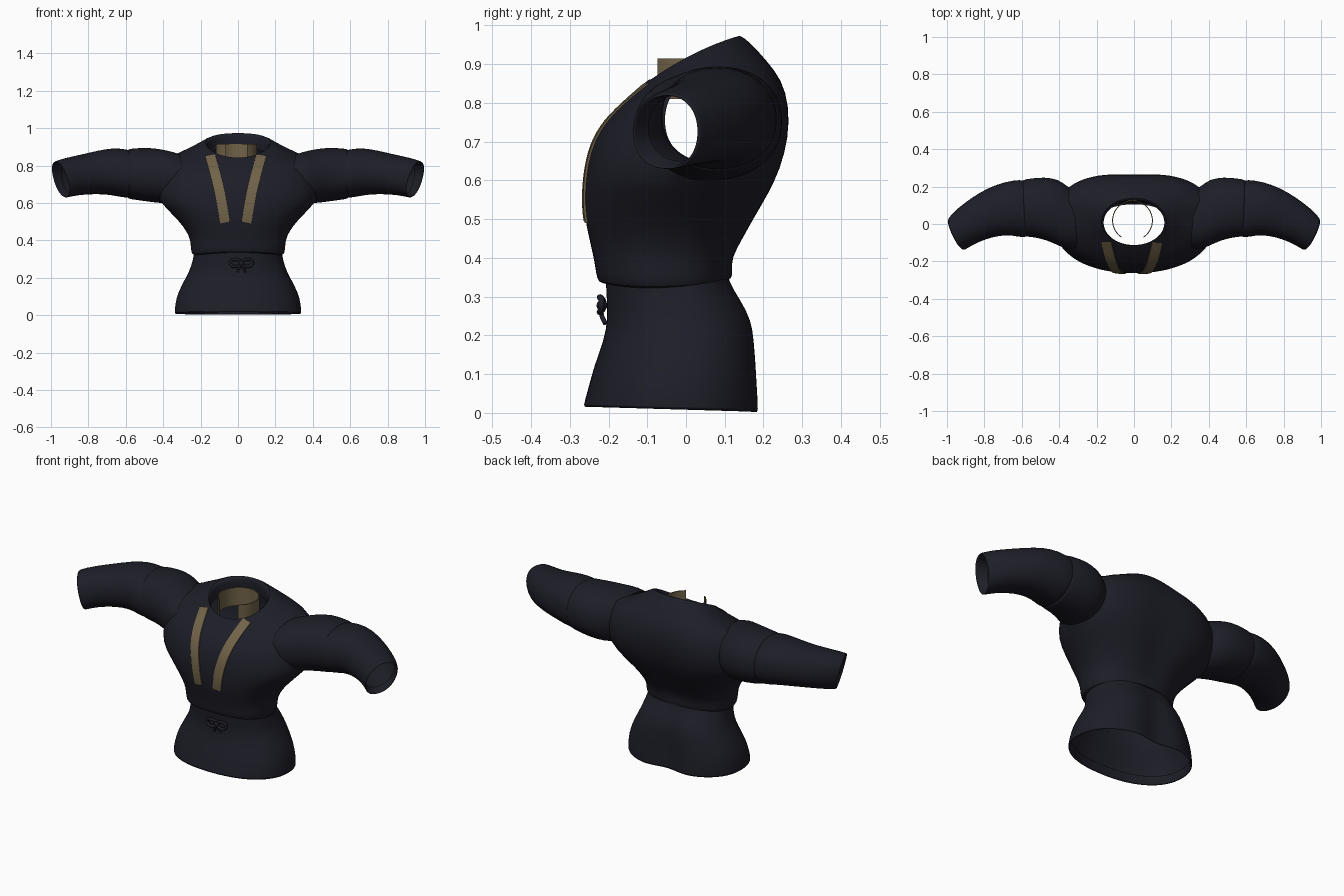
import bpy, bmesh, math
from mathutils import Vector
from mathutils.bvhtree import BVHTree

if "Cube" in bpy.data.objects:
    bpy.data.objects.remove(bpy.data.objects["Cube"])


def material(name, rgb):
    m = bpy.data.materials.new(name)
    m.diffuse_color = (*rgb, 1)
    m.use_nodes = True
    m.node_tree.nodes["Principled BSDF"].inputs["Base Color"].default_value = m.diffuse_color
    return m


NAVY = material("dark navy cloth", (0.0125, 0.0125, 0.021))
TAN = material("tan trim", (0.165, 0.125, 0.066))


def finish(name, bm, mat, subdivide=0, angle=50):
    bmesh.ops.recalc_face_normals(bm, faces=bm.faces)
    me = bpy.data.meshes.new(name)
    bm.to_mesh(me)
    bm.free()
    me.materials.append(mat)
    ob = bpy.data.objects.new(name, me)
    bpy.context.collection.objects.link(ob)
    bpy.context.view_layer.objects.active = ob
    ob.select_set(True)
    bpy.ops.object.shade_smooth_by_angle(angle=math.radians(angle))
    ob.select_set(False)
    if subdivide:
        s = ob.modifiers.new("subdivide", 'SUBSURF')
        s.levels = s.render_levels = subdivide
    return ob


def loft(name, rings, mat, closed=True, subdivide=1, hole=None):
    """Skin a list of point rings with quads, leaving out faces inside a hole."""
    bm = bmesh.new()
    vs = [[bm.verts.new(p) for p in r] for r in rings]
    n = len(rings[0])
    for a, b in zip(vs, vs[1:]):
        for i in range(n if closed else n - 1):
            j = (i + 1) % n
            bm.faces.new((a[i], a[j], b[j], b[i]))
    if hole:
        bmesh.ops.delete(bm, geom=[f for f in bm.faces if hole(f.calc_center_median())],
                         context='FACES')
    return finish(name, bm, mat, subdivide)


def spow(v, e):
    return math.copysign(abs(v) ** e, v)


def body_ring(zf, zb, hw, yf, yb, bump=0.0, dent=0.0, e=0.88, eb=None, n=56):
    """Horizontal section: front/back heights, half width, front/back depth."""
    pts = []
    cy = (yf + yb) / 2
    for i in range(n):
        a = 2 * math.pi * i / n
        k = eb if eb and math.sin(a) > 0 else e
        c, s = spow(math.cos(a), k), spow(math.sin(a), k)
        y = cy + (yb - yf) / 2 * s
        if s > 0:
            y -= dent * math.exp(-(c / 0.28) ** 2)
        pts.append((hw * c, y, zf + (zb - zf) * (s + 1) / 2 + bump * c * c))
    return pts


def armhole(p):
    return abs(p.x) > .28 and ((p.y - .045) / .135) ** 2 + ((p.z - .745) / .105) ** 2 < 1


# Jacket body, from the tucked waist hem up to the turned-in neckline
torso = loft("jacket_body", [
    body_ring(.335, .345, .225, -.205, .105, -.018),
    body_ring(.335, .345, .245, -.227, .118, -.018),
    body_ring(.36, .365, .253, -.232, .120, -.012),
    body_ring(.40, .40, .253, -.238, .126, dent=.01),
    body_ring(.45, .45, .275, -.250, .157, dent=.015),
    body_ring(.51, .50, .318, -.263, .186, dent=.018),
    body_ring(.565, .565, .378, -.264, .224, dent=.018, eb=.82),
    body_ring(.61, .63, .425, -.261, .254, dent=.016, eb=.78),
    body_ring(.67, .71, .43, -.252, .273, dent=.012, eb=.75),
    body_ring(.73, .79, .415, -.228, .272, .01, .006, eb=.75),
    body_ring(.775, .86, .37, -.190, .248, .018, eb=.78),
    body_ring(.81, .91, .275, -.153, .207, .015, eb=.85),
    body_ring(.835, .955, .20, -.125, .167, .018, e=.95),
    body_ring(.846, .980, .17, -.114, .135, .015, e=1),
    body_ring(.835, .965, .162, -.112, .125, .01, e=1),
    body_ring(.79, .90, .163, -.114, .128, e=1),
], NAVY, hole=armhole)

# Flared lower jacket with a folded hem
loft("jacket_skirt", [
    body_ring(.39, .39, .228, -.208, .105),
    body_ring(.33, .34, .234, -.207, .115, dent=.008),
    body_ring(.29, .29, .243, -.204, .152, dent=.015),
    body_ring(.24, .24, .258, -.203, .181, dent=.022),
    body_ring(.19, .19, .285, -.211, .190, dent=.028),
    body_ring(.12, .12, .322, -.238, .197, dent=.033),
    body_ring(.06, .06, .336, -.253, .201, dent=.036),
    body_ring(.014, .000, .340, -.267, .206, dent=.036),
    body_ring(.014, .000, .332, -.259, .198, dent=.036),
    body_ring(.06, .05, .326, -.246, .192, dent=.036),
], NAVY)


def sleeve_ring(side, xf, yf, xb, yb, zlo, zhi, lean=0.0, n=32):
    """Sleeve section between a front point and a back point."""
    pts = []
    for i in range(n):
        a = 2 * math.pi * i / n
        c, s = spow(math.cos(a), .92), spow(math.sin(a), .92)
        t = (c + 1) / 2
        pts.append((side * (xf + (xb - xf) * t + lean * s),
                    yf + (yb - yf) * t,
                    (zlo + zhi) / 2 + (zhi - zlo) / 2 * s))
    return pts


UPPER = [
    (.30, -.13, .33, .185, .62, .862),
    (.355, -.137, .365, .208, .598, .877),
    (.395, -.120, .405, .240, .597, .885),
    (.47, -.085, .48, .252, .606, .897),
    (.54, -.070, .55, .244, .616, .893),
    (.585, -.068, .595, .238, .622, .889),
    (.588, -.055, .598, .222, .635, .876),
]
LOWER = [
    (.55, -.060, .57, .225, .635, .876),
    (.59, -.076, .605, .240, .624, .888),
    (.65, -.060, .69, .226, .642, .895),
    (.72, -.062, .78, .195, .648, .880),
    (.79, -.080, .87, .140, .644, .860),
    (.86, -.110, .942, .086, .636, .843, .012),
    (.913, -.143, .990, .032, .626, .824, .027),
    (.911, -.136, .985, .024, .634, .816, .027),
    (.872, -.097, .940, .070, .650, .822, .012),
]
for side, label in ((1, "left"), (-1, "right")):
    loft(f"{label}_upper_sleeve", [sleeve_ring(side, *r) for r in UPPER], NAVY)
    loft(f"{label}_lower_sleeve", [sleeve_ring(side, *r) for r in LOWER], NAVY)

# Inner standing collar, open at the front
arc = [math.radians(-57 + 294 * i / 28) for i in range(29)]
loft("inner_collar", [[(-.008 + r * math.cos(a), .018 + r * math.sin(a), z) for a in arc]
                      for r, z in ((.109, .81), (.109, .914), (.104, .914), (.104, .81))],
     TAN, closed=False, subdivide=0)

# Trim strips laid over the chest
bpy.context.view_layer.update()
tree = BVHTree.FromObject(torso, bpy.context.evaluated_depsgraph_get())


def chest_y(x, z):
    hit = tree.ray_cast(Vector((x, -1, z)), Vector((0, 1, 0)))[0]
    return hit.y if hit and hit.y < -.06 else -.088


for side, label in ((1, "left"), (-1, "right")):
    rows = []
    for i in range(25):
        t = i / 24
        z = .495 + .36 * t
        mid = -.012 + side * (.058 + .079 * t - .008 * math.sin(math.pi * t))
        row = []
        for off, lift in ((-.027, -.004), (-.026, .006), (0, .007), (.026, .006), (.027, -.004)):
            x, zz = mid + off, z - side * off * .2
            row.append((x, chest_y(x, zz) - lift, zz))
        rows.append(row)
    loft(f"{label}_chest_trim", rows, TAN, closed=False, subdivide=0)


def cord(name, pts, radius, cyclic=False):
    """Round cord swept along a smooth path."""
    cu = bpy.data.curves.new(name, 'CURVE')
    cu.dimensions = '3D'
    cu.bevel_depth = radius
    cu.bevel_resolution = 2
    cu.resolution_u = 6
    cu.use_fill_caps = True
    sp = cu.splines.new('BEZIER')
    sp.bezier_points.add(len(pts) - 1)
    for b, p in zip(sp.bezier_points, pts):
        b.co = p
        b.handle_left_type = b.handle_right_type = 'AUTO'
    sp.use_cyclic_u = cyclic
    cu.materials.append(NAVY)
    bpy.context.collection.objects.link(bpy.data.objects.new(name, cu))


# Tied bow at the waist
for side, label in ((1, "left"), (-1, "right")):
    cord(f"{label}_bow_loop", [(.018 + side * x, y, z) for x, y, z in
         ((0, -.212, .277), (.028, -.222, .298), (.058, -.218, .286),
          (.050, -.220, .264), (.022, -.222, .262))], .008, True)
    cord(f"{label}_bow_tail", [(.018 + side * x, y, z) for x, y, z in
         ((0, -.215, .275), (.010, -.218, .255), (.022, -.208, .230))], .006)
bm = bmesh.new()
bmesh.ops.create_uvsphere(bm, u_segments=12, v_segments=8, radius=.014)
bmesh.ops.translate(bm, verts=bm.verts, vec=(.018, -.217, .277))
finish("bow_knot", bm, NAVY)
